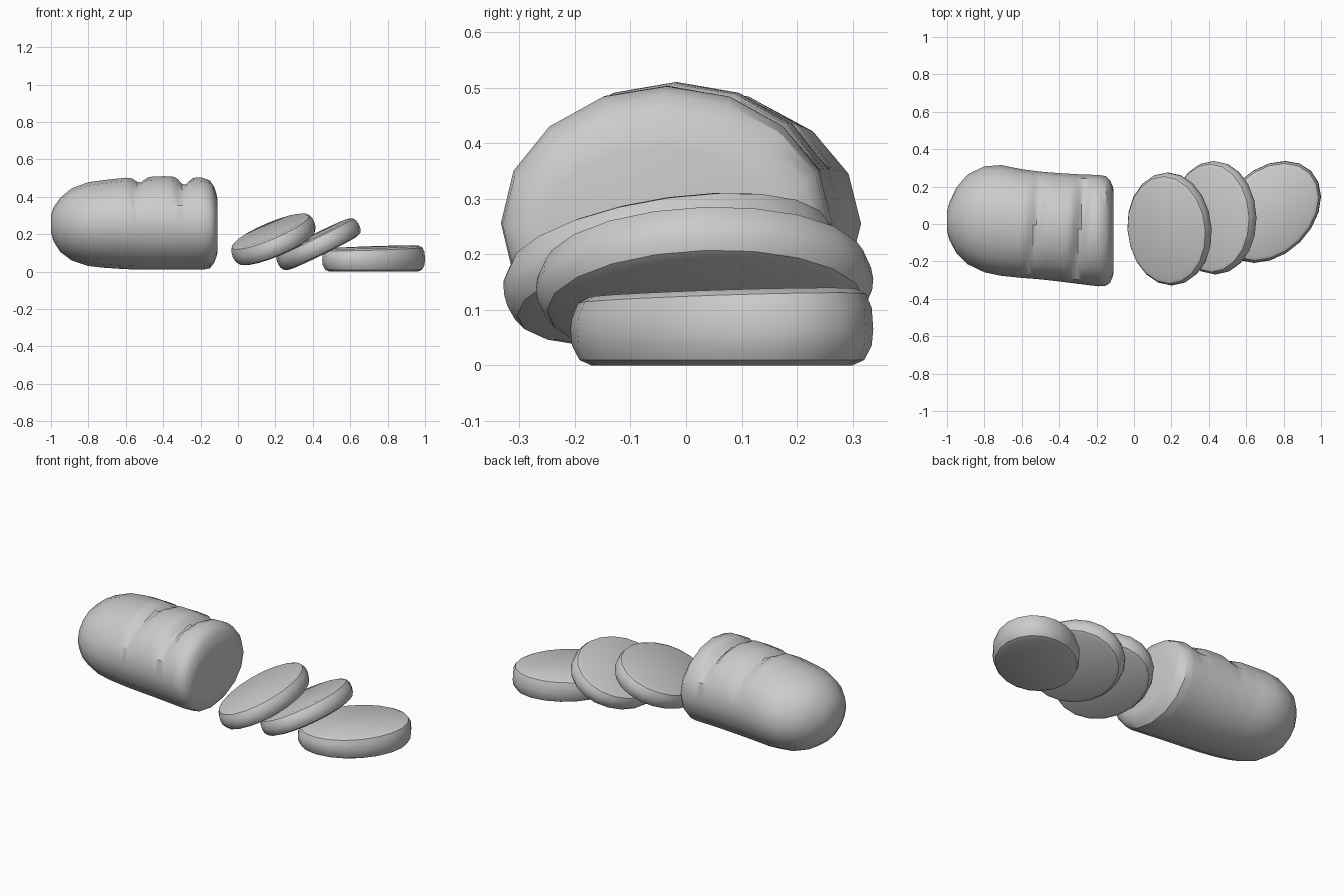
import bpy, math
from mathutils import Matrix, Vector

if "Cube" in bpy.data.objects:
    bpy.data.objects.remove(bpy.data.objects["Cube"])


def make_object(name, verts, sides, rings):
    """Skin a stack of rings and cap both ends."""
    faces = [(r * sides + i, r * sides + (i + 1) % sides,
              (r + 1) * sides + (i + 1) % sides, (r + 1) * sides + i)
             for r in range(rings - 1) for i in range(sides)]
    faces.append(tuple(reversed(range(sides))))
    faces.append(tuple(range((rings - 1) * sides, rings * sides)))
    mesh = bpy.data.meshes.new(name)
    mesh.from_pydata(verts, [], faces)
    obj = bpy.data.objects.new(name, mesh)
    bpy.context.collection.objects.link(obj)
    bpy.ops.object.select_all(action='DESELECT')
    obj.select_set(True)
    bpy.context.view_layer.objects.active = obj
    bpy.ops.object.shade_smooth_by_angle(angle=math.radians(35))
    return obj


# Loaf outline: x, y min, y max, z min, z max
STATIONS = [
    (-1.0, -0.04, 0.07, 0.21, 0.30), (-0.985, -0.09, 0.12, 0.16, 0.345),
    (-0.95, -0.155, 0.195, 0.105, 0.395), (-0.89, -0.215, 0.265, 0.06, 0.445),
    (-0.80, -0.258, 0.308, 0.03, 0.478), (-0.71, -0.277, 0.315, 0.02, 0.49),
    (-0.60, -0.288, 0.293, 0.013, 0.502), (-0.50, -0.296, 0.28, 0.01, 0.507),
    (-0.40, -0.307, 0.272, 0.01, 0.51), (-0.30, -0.32, 0.266, 0.01, 0.508),
    (-0.19, -0.333, 0.262, 0.01, 0.502), (-0.15, -0.33, 0.256, 0.018, 0.487),
    (-0.128, -0.315, 0.235, 0.045, 0.455), (-0.115, -0.285, 0.205, 0.08, 0.415),
    (-0.11, -0.265, 0.185, 0.10, 0.39)]


def section(x):
    for a, b in zip(STATIONS, STATIONS[1:]):
        if x <= b[0]:
            t = (x - a[0]) / (b[0] - a[0])
            return [p + (q - p) * t for p, q in zip(a[1:], b[1:])]
    return STATIONS[-1][1:]


# Loaf: lofted rounded sections with two slanted scores across the crust
SIDES = 16
xs = sorted({s[0] for s in STATIONS} |
            {round(-0.64 + 0.02 * i, 3) for i in range(23)})
verts = []
for x in xs:
    y0, y1, z0, z1 = section(x)
    cy, cz = (y0 + y1) / 2, (z0 + z1) / 2
    for i in range(SIDES):
        a = 2 * math.pi * i / SIDES
        y = cy + math.cos(a) * (y1 - y0) / 2
        z = cz + math.sin(a) * (z1 - z0) / 2
        fade = min(1, max(0, (math.sin(a) - 0.5) / 0.3))
        for gx, slant, depth in ((-0.525, 0.12, 0.03), (-0.285, 0.1, 0.045)):
            d = (x - gx - slant * y) / 0.032
            cut = depth * fade * math.exp(-d * d)
            y -= cut * math.cos(a)
            z -= cut * math.sin(a)
        verts.append((x, y, z))
make_object("bread_loaf", verts, SIDES, len(xs))


def slice_of_bread(name, rx, ry, thick, turn, lo, hi, lift=0.0):
    """Round-edged oval disc, turned, then fitted to its bounds."""
    sides = 20
    profile = [(0.86, -1), (0.94, -0.85), (0.99, -0.45), (1.0, 0),
               (0.99, 0.45), (0.95, 0.85), (0.88, 1)]
    pts = []
    for r, h in profile:
        for i in range(sides):
            a = 2 * math.pi * i / sides
            p = turn @ Vector((rx * r * math.cos(a), ry * r * math.sin(a),
                               h * thick / 2))
            if h > 0:
                p.z += lift * (p.x + p.y)
            pts.append(p)
    fitted = []
    mins = [min(p[k] for p in pts) for k in range(3)]
    maxs = [max(p[k] for p in pts) for k in range(3)]
    for p in pts:
        fitted.append([lo[k] + (p[k] - mins[k]) / (maxs[k] - mins[k])
                       * (hi[k] - lo[k]) for k in range(3)])
    return make_object(name, fitted, sides, len(profile))


def tilt(pitch, roll):
    return (Matrix.Rotation(math.radians(-pitch), 3, 'Y') @
            Matrix.Rotation(math.radians(roll), 3, 'X'))


# Three fallen slices
slice_of_bread("bread_slice_upper", 0.225, 0.30, 0.10, tilt(22, 8),
               (-0.035, -0.328, 0.035), (0.415, 0.275, 0.31))
slice_of_bread("bread_slice_middle", 0.23, 0.30, 0.10, tilt(27, 2),
               (0.205, -0.27, 0.008), (0.655, 0.337, 0.285))
slice_of_bread("bread_slice_flat", 0.31, 0.228, 0.13,
               Matrix.Rotation(math.radians(45), 3, 'Z'),
               (0.45, -0.208, 0.0), (1.0, 0.337, 0.14), lift=0.025)
